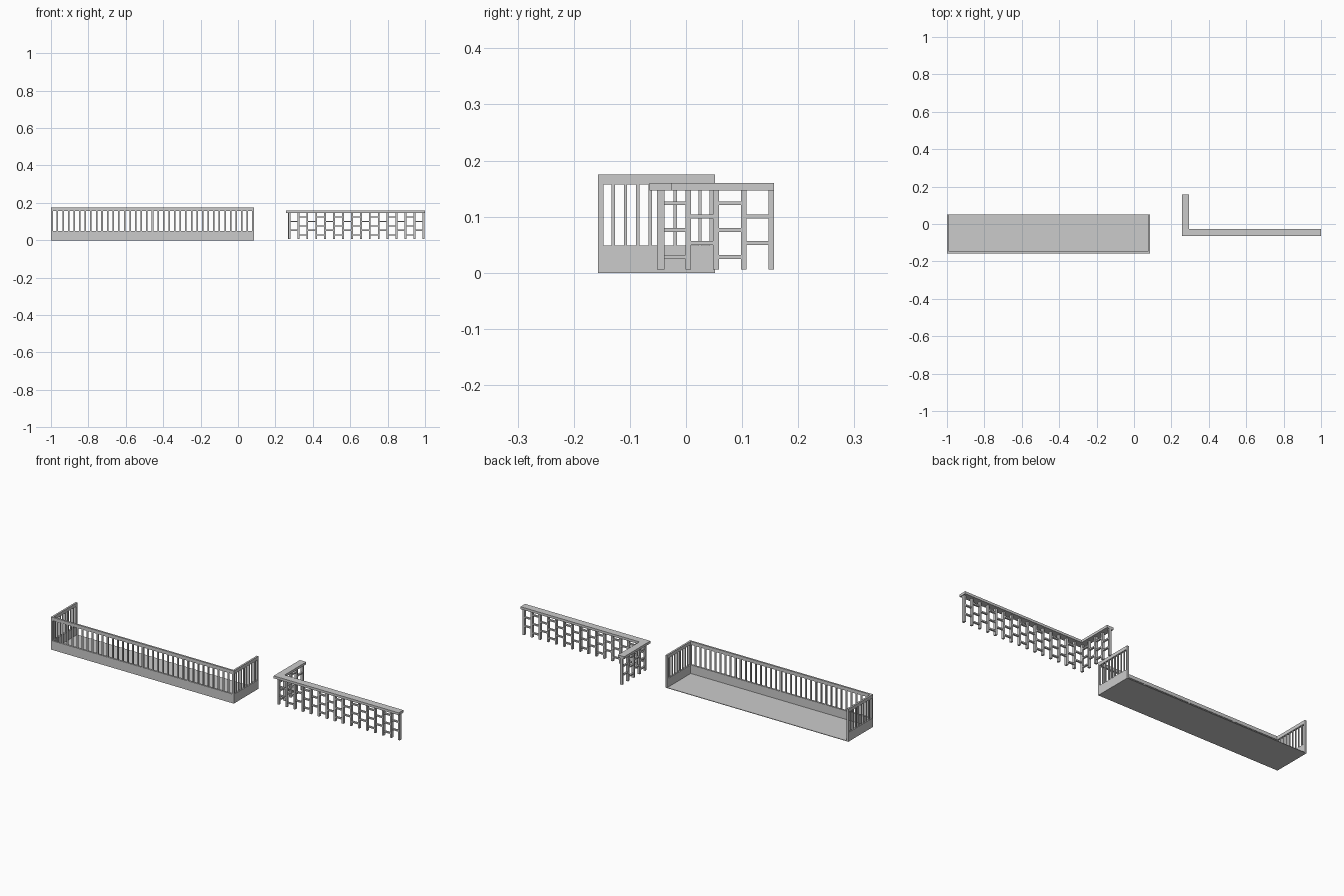
import bpy, bmesh
from mathutils import Vector

if "Cube" in bpy.data.objects:
    bpy.data.objects.remove(bpy.data.objects["Cube"])


def boxes(name, items):
    """One mesh object made of boxes given as (x0, x1, y0, y1, z0, z1)."""
    bm = bmesh.new()
    for x0, x1, y0, y1, z0, z1 in items:
        made = bmesh.ops.create_cube(bm, size=1)['verts']
        for v in made:
            v.co = Vector(((x0 + x1) / 2 + v.co.x * (x1 - x0),
                           (y0 + y1) / 2 + v.co.y * (y1 - y0),
                           (z0 + z1) / 2 + v.co.z * (z1 - z0)))
    me = bpy.data.meshes.new(name)
    bm.to_mesh(me)
    bm.free()
    ob = bpy.data.objects.new(name, me)
    bpy.context.collection.objects.link(ob)
    return ob


# ---- Balcony: open at the back ----
X0, X1, Y0, Y1 = -1.0, 0.085, -0.157, 0.052
T, WALL, RAIL, TOP = 0.010, 0.049, 0.157, 0.175

boxes("balcony_floor", [(X0, X1, Y0, Y1, 0, 0.003)])


def u_shape(z0, z1):
    return [(X0, X1, Y0, Y0 + T, z0, z1),
            (X0, X0 + T, Y0 + T, Y1, z0, z1),
            (X1 - T, X1, Y0 + T, Y1, z0, z1)]


boxes("balcony_low_wall", u_shape(0.003, WALL))
boxes("balcony_handrail", u_shape(RAIL, TOP))

# posts at corners, rear ends and front quarters
posts = [(x, x + T, y, y + T, WALL, RAIL)
         for x in (X0, X1 - T) for y in (Y0, Y1 - T)]
sections, gaps = 4, 9
span = X1 - X0 - T
for i in range(1, sections):
    x = X0 + span * i / sections
    posts.append((x, x + T, Y0, Y0 + T, WALL, RAIL))
boxes("balcony_posts", posts)

# slim balusters, front then both sides
bars = []
n = sections * gaps
for i in range(1, n):
    if i % gaps:
        x = X0 + T / 2 + span * i / n
        bars.append((x - .004, x + .004, Y0 + .002, Y0 + T - .002, WALL, RAIL))
for i in range(1, 9):
    y = Y0 + T / 2 + (Y1 - Y0 - T) * i / 9
    for xc in (X0 + T / 2, X1 - T / 2):
        bars.append((xc - .003, xc + .003, y - .003, y + .003, WALL, RAIL))
boxes("balcony_balusters", bars)

# ---- L-shaped lattice railing ----
LOW, CAP, CAPTOP = 0.006, 0.147, 0.160
boxes("lattice_cap_rail", [(0.257, 1.0, -0.065, -0.026, CAP, CAPTOP),
                           (0.257, 0.295, -0.026, 0.157, CAP, CAPTOP)])

YC, XC = -0.045, 0.275
xs = [XC + (0.991 - XC) * i / 15 for i in range(16)]
ys = [YC + (0.152 - YC) * i / 4 for i in range(5)]
H, D = 0.005, 0.007       # half width and half depth of the posts
boxes("lattice_front_posts", [(x - H, x + H, YC - D, YC + D, LOW, CAP) for x in xs])
boxes("lattice_side_posts", [(XC - D, XC + D, y - H, y + H, LOW, CAP) for y in ys[1:]])

# rungs alternate between two sets of heights
SETS = ((0.124, 0.076, 0.028), (0.100, 0.053))
R = 0.0035
boxes("lattice_front_rungs",
      [(xs[i] + H, xs[i + 1] - H, YC - .005, YC + .005, z - R, z + R)
       for i in range(15) for z in SETS[(i + 1) % 2]])
boxes("lattice_side_rungs",
      [(XC - .005, XC + .005, ys[i] + H, ys[i + 1] - H, z - R, z + R)
       for i in range(4) for z in SETS[i % 2]])
